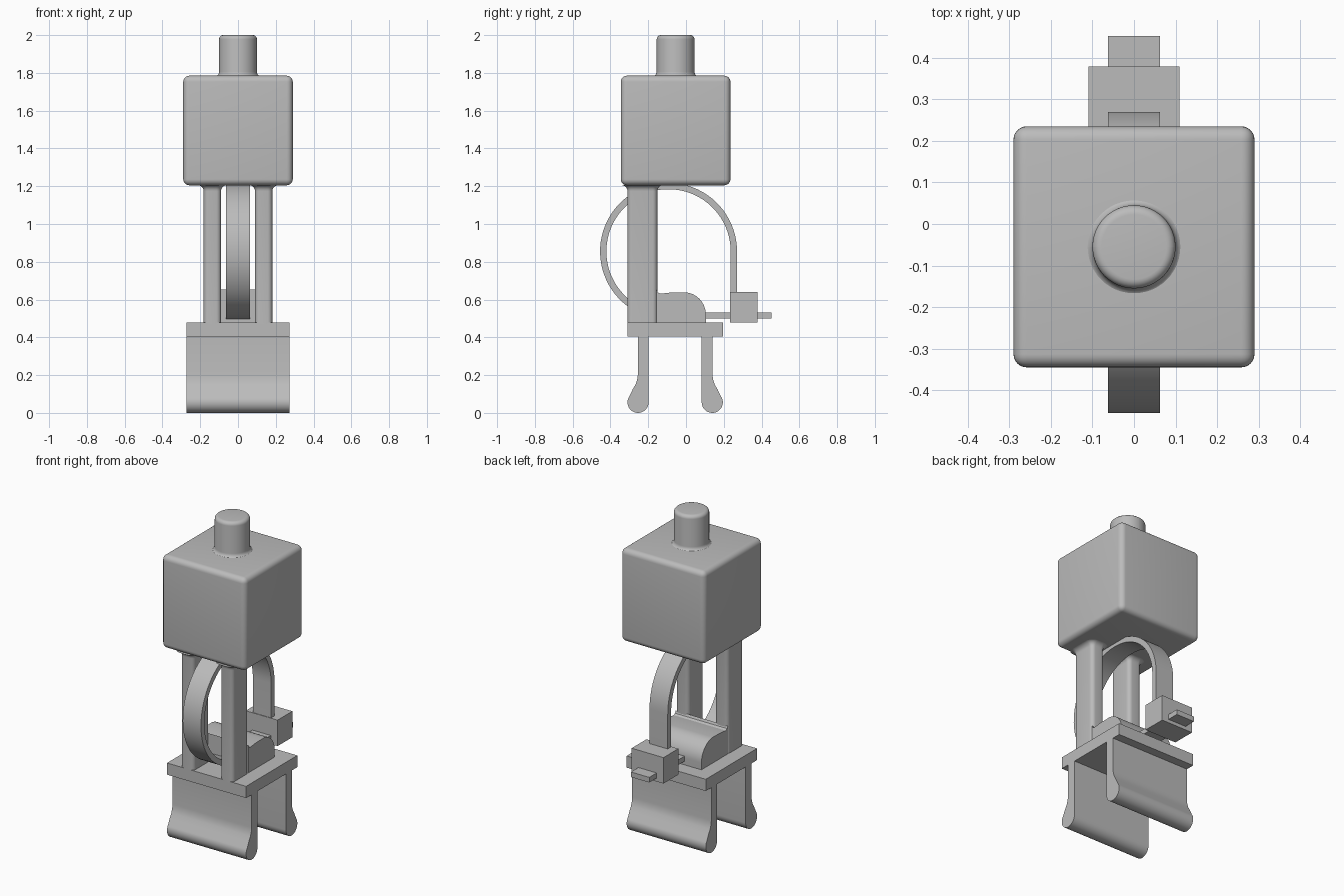
import bpy, bmesh
from math import sin, cos, pi, radians

if "Cube" in bpy.data.objects:
    bpy.data.objects.remove(bpy.data.objects["Cube"])

grey = bpy.data.materials.new("plain grey")
grey.use_nodes = True
grey.diffuse_color = (0.5, 0.5, 0.5, 1)
grey.node_tree.nodes["Principled BSDF"].inputs["Base Color"].default_value = (0.5, 0.5, 0.5, 1)


def finish(name, bm):
    """Turn a bmesh into a shaded object."""
    bmesh.ops.recalc_face_normals(bm, faces=bm.faces)
    mesh = bpy.data.meshes.new(name)
    bm.to_mesh(mesh)
    bm.free()
    mesh.materials.append(grey)
    obj = bpy.data.objects.new(name, mesh)
    bpy.context.collection.objects.link(obj)
    bpy.ops.object.select_all(action='DESELECT')
    obj.select_set(True)
    bpy.context.view_layer.objects.active = obj
    bpy.ops.object.shade_smooth_by_angle(angle=radians(32))
    return obj


def box(name, x, y, z, bevel=0):
    """Box symmetric in x, given its y and z ranges."""
    bm = bmesh.new()
    bmesh.ops.create_cube(bm, size=1)
    for v in bm.verts:
        v.co = (v.co.x * 2 * x, y[0] + (v.co.y + 0.5) * (y[1] - y[0]),
                z[0] + (v.co.z + 0.5) * (z[1] - z[0]))
    if bevel:
        bmesh.ops.bevel(bm, geom=bm.edges[:], offset=bevel, segments=6,
                        profile=0.5, affect='EDGES')
    return finish(name, bm)


def extrude_x(name, points, half):
    """Extrude a closed (y, z) outline across x."""
    bm = bmesh.new()
    face = bm.faces.new([bm.verts.new((-half, y, z)) for y, z in points])
    new = bmesh.ops.extrude_face_region(bm, geom=[face])["geom"]
    bmesh.ops.translate(bm, vec=(2 * half, 0, 0),
                        verts=[g for g in new if isinstance(g, bmesh.types.BMVert)])
    return finish(name, bm)


def arc(cy, cz, ry, rz, start, end, steps):
    angles = [radians(start + (end - start) * i / steps) for i in range(steps + 1)]
    return [(cy + ry * cos(a), cz + rz * sin(a)) for a in angles]


def loft(name, cx, cy, hx, hy, radius, levels, steps=6):
    """Stack rounded rectangles; each level is (outward offset, z)."""
    bm = bmesh.new()
    rings = []
    for grow, z in levels:
        ring = []
        for q, (sx, sy) in enumerate([(1, 1), (-1, 1), (-1, -1), (1, -1)]):
            for i in range(steps + 1):
                a = (q + i / steps) * pi / 2
                r = radius + grow
                ring.append(bm.verts.new((cx + sx * (hx - radius) + r * cos(a),
                                          cy + sy * (hy - radius) + r * sin(a), z)))
        rings.append(ring)
    for low, high in zip(rings, rings[1:]):
        n = len(low)
        for i in range(n):
            j = (i + 1) % n
            bm.faces.new((low[i], low[j], high[j], high[i]))
    bm.faces.new(rings[0])
    bm.faces.new(rings[-1])
    bmesh.ops.remove_doubles(bm, verts=bm.verts, dist=0.0001)
    return finish(name, bm)


# Head block with its filleted round knob
box("head_block", 0.29, (-0.345, 0.235), (1.205, 1.785), 0.032)
flare = arc(0.025, 1.806, 0.025, 0.025, 270, 180, 6)
crown = arc(-0.022, 1.978, 0.022, 0.022, 0, 90, 6)
loft("top_knob", 0, -0.055, 0.1, 0.1, 0.0999, flare + crown, 12)

# Twin posts flaring into the head
post_flare = arc(0.032, 1.174, 0.032, 0.032, 180, 90, 6)
for side, name in ((1, "left_post"), (-1, "right_post")):
    loft(name, side * 0.136, -0.231, 0.046, 0.079, 0.025, [(0, 0.47)] + post_flare)

# Base plate with two bulb-footed legs
box("base_plate", 0.273, (-0.31, 0.195), (0.405, 0.478))
front = [(-0.198, 0.405), (-0.255, 0.405), (-0.255, 0.2), (-0.259, 0.175),
         (-0.267, 0.15), (-0.282, 0.125)] + arc(-0.254, 0.056, 0.056, 0.056, 142, 360, 20)
extrude_x("front_leg", front, 0.273)
extrude_x("back_leg", [(-0.115 - y, z) for y, z in front], 0.273)

# Rounded block behind the posts
hump = [(-0.156, 0.475), (-0.156, 0.652), (-0.149, 0.638), (-0.135, 0.631), (-0.08, 0.637)]
hump += arc(-0.01, 0.52, 0.115, 0.118, 90, 0, 16) + [(0.105, 0.475)]
extrude_x("rounded_block", hump, 0.18)

# Curved strap running from the block over to the clamp
outer = arc(-0.0925, 0.855, 0.3625, 0.3625, 260, 0, 56) + [(0.27, 0.63)]
inner = arc(-0.0925, 0.855, 0.329, 0.329, 260, 0, 56) + [(0.2365, 0.63)]
extrude_x("curved_strap", outer + inner[::-1], 0.063)

# Clamp and the tongue through it
box("clamp", 0.11, (0.233, 0.379), (0.478, 0.64))
box("tongue", 0.063, (0.1, 0.452), (0.5, 0.532))
